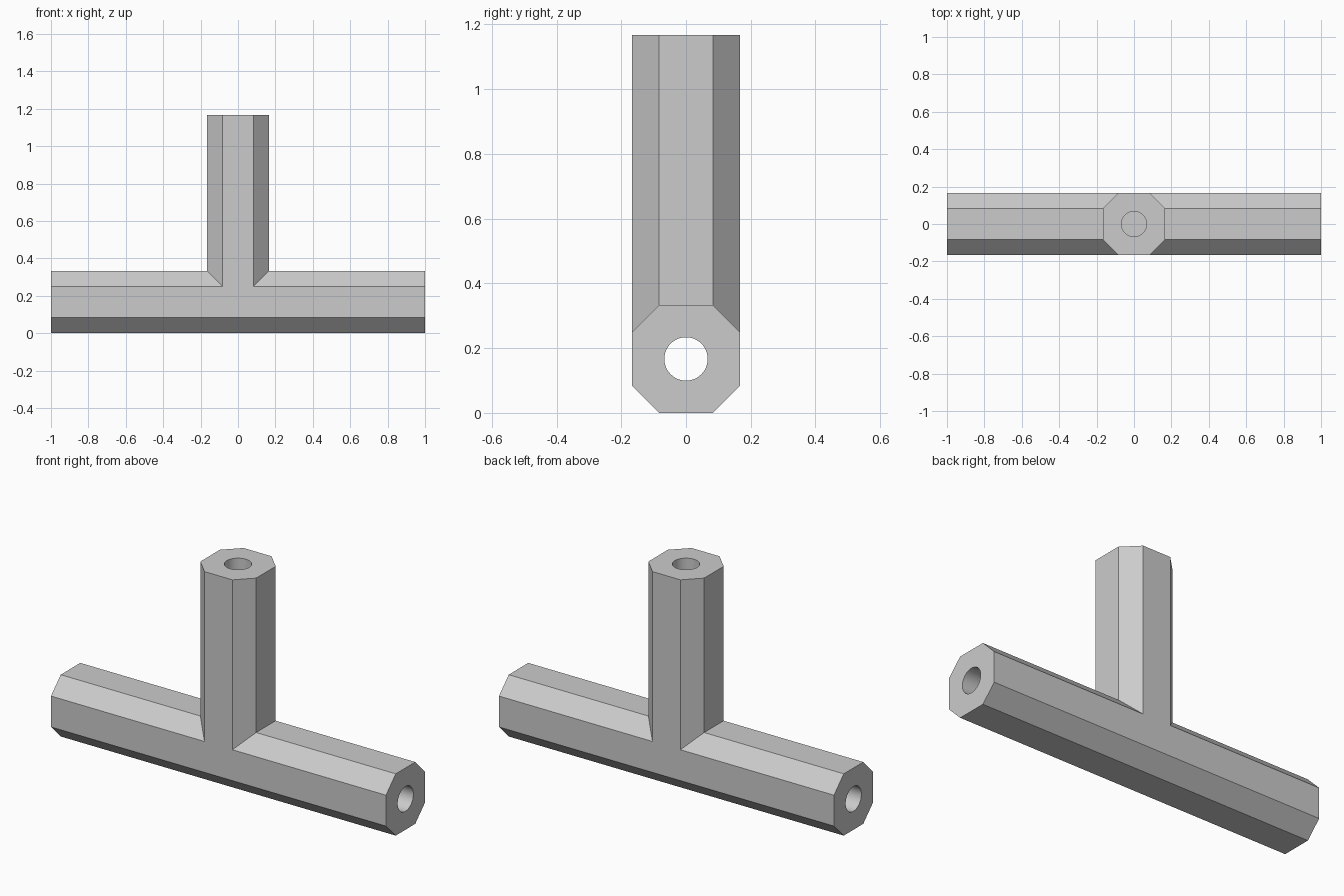
import bpy
import math
from mathutils import Matrix

R = 1 / 6          # half width of the octagonal bars
BORE = 0.067       # radius of the holes
AXIS = R           # height of the horizontal bar's axis
TOP = 7 * R        # top of the upright

cube = bpy.data.objects.get("Cube")
if cube:
    bpy.data.objects.remove(cube)

grey = bpy.data.materials.new("plain_grey")
grey.use_nodes = True
colour = (0.6, 0.6, 0.6, 1)
grey.diffuse_color = colour
grey.node_tree.nodes["Principled BSDF"].inputs["Base Color"].default_value = colour


def add_object(name, mesh):
    mesh.materials.append(grey)
    obj = bpy.data.objects.new(name, mesh)
    bpy.context.collection.objects.link(obj)
    return obj


def prism(name, outline, start, end, matrix=None):
    """Closed prism along z from a 2D outline, then transformed."""
    n = len(outline)
    verts = [(x, y, z) for z in (start, end) for x, y in outline]
    faces = [(i, (i + 1) % n, n + (i + 1) % n, n + i) for i in range(n)]
    faces += [tuple(reversed(range(n))), tuple(range(n, 2 * n))]
    mesh = bpy.data.meshes.new(name)
    mesh.from_pydata(verts, [], faces)
    if matrix:
        mesh.transform(matrix)
    return add_object(name, mesh)


def add_boolean(obj, other, operation):
    mod = obj.modifiers.new(other.name, "BOOLEAN")
    mod.operation = operation
    mod.solver = "EXACT"
    mod.object = other


h = R / 2
octagon = [(R, -h), (R, h), (h, R), (-h, R), (-R, h), (-R, -h), (-h, -R), (h, -R)]
circle = [(BORE * math.cos(a), BORE * math.sin(a))
          for a in (math.tau * i / 48 for i in range(48))]
along_x = Matrix.Translation((0, 0, AXIS)) @ Matrix.Rotation(math.pi / 2, 4, "Y")

# Octagonal bars
tee = prism("tee_connector", octagon, -1, 1, along_x)
upright = prism("upright_bar", octagon, AXIS, TOP)

# Through hole in the crossbar, blind hole in the upright
cross_bore = prism("cross_bore", circle, -1.1, 1.1, along_x)
top_bore = prism("top_bore", circle, 2 * R, TOP + 0.1)

# Join the bars, merge their flush faces, then drill the holes
add_boolean(tee, upright, "UNION")
merge = tee.modifiers.new("merge_flush_faces", "DECIMATE")
merge.decimate_type = "DISSOLVE"
merge.angle_limit = math.radians(1)
add_boolean(tee, cross_bore, "DIFFERENCE")
add_boolean(tee, top_bore, "DIFFERENCE")

# Bake the result and drop the helpers
bpy.context.view_layer.update()
evaluated = tee.evaluated_get(bpy.context.evaluated_depsgraph_get())
tee.data = bpy.data.meshes.new_from_object(evaluated)
tee.modifiers.clear()
for helper in (upright, cross_bore, top_bore):
    bpy.data.objects.remove(helper)

# Smooth bores, crisp octagon edges
bpy.ops.object.select_all(action="DESELECT")
tee.select_set(True)
bpy.context.view_layer.objects.active = tee
bpy.ops.object.shade_smooth_by_angle(angle=math.radians(30))
